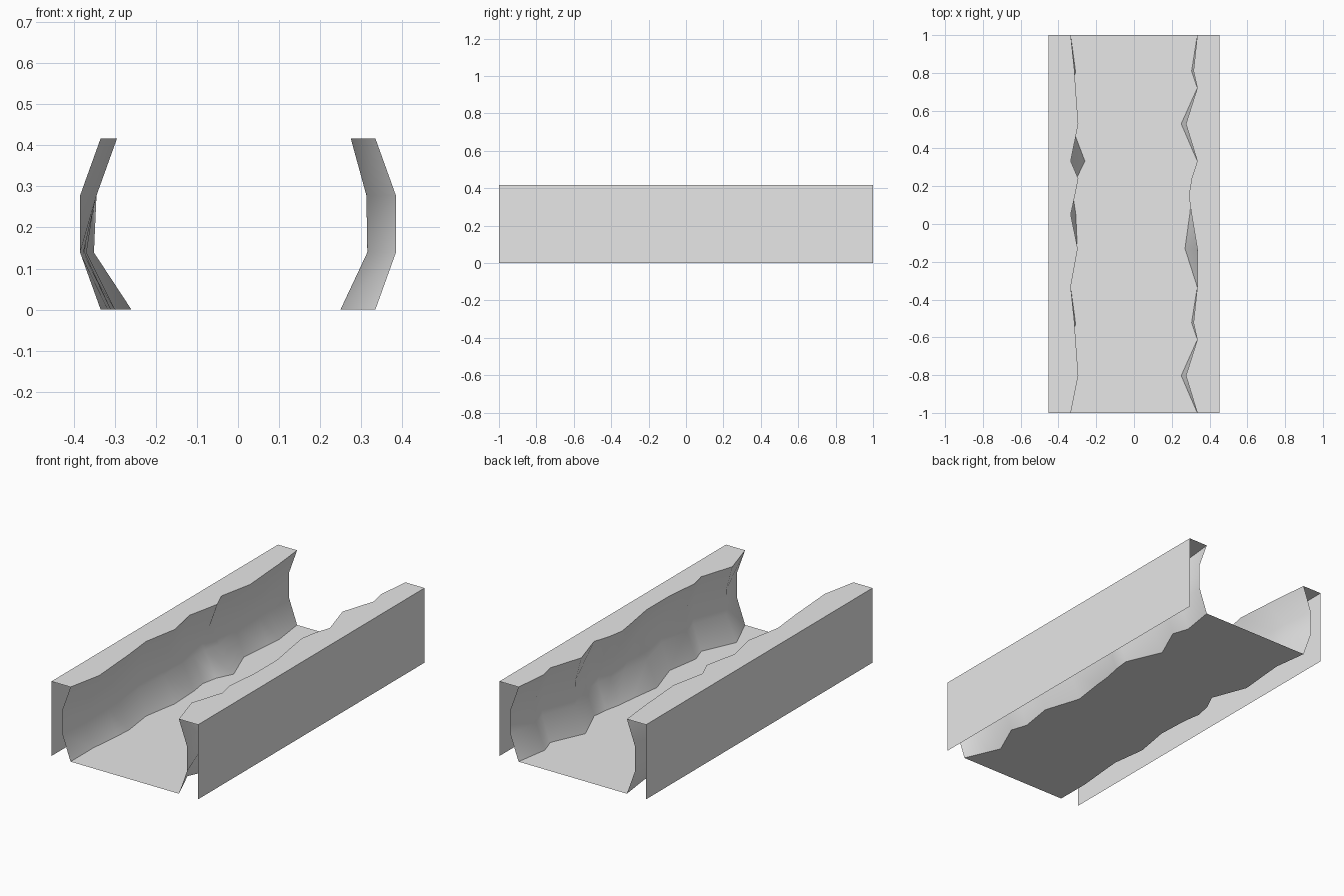
import bpy
import bmesh
from math import radians

if "Cube" in bpy.data.objects:
    bpy.data.objects.remove(bpy.data.objects["Cube"])

HEIGHT = 0.417
HALF_WIDTH = 0.453
EDGE = 0.335      # inner edge of floor and ledge before bulging
BELLY = 0.385     # widest part of the channel
TILE = 1.333      # the rock pattern repeats after two segments

stone = bpy.data.materials.new("plain grey")
stone.use_nodes = True
grey = (0.8, 0.8, 0.8, 1)
stone.diffuse_color = grey
stone.node_tree.nodes["Principled BSDF"].inputs["Base Color"].default_value = grey

# Inward bulges: y, right floor, right ledge, left floor, left ledge
segment = [
    (1.0, 0, 0, 0, 0),
    (0.81, 0.025, 0.02, 0.03, 0.02),
    (0.72, 0.018, 0.026, 0, 0),
    (0.53, 0, 0.04, 0.085, 0.06),
]
middle = [
    (0.333, 0.075, 0, 0, 0),
    (0.24, 0.03, 0.04, 0.01, 0.03),
    (0.15, 0.012, 0.022, 0.03, 0.045),
    (0.05, 0.027, 0, 0.04, 0.03),
    (-0.13, 0.035, 0.037, 0.065, 0),
]
repeat = [(row[0] - TILE, *row[1:]) for row in segment]
rows = segment + middle + repeat + [(-1.0, 0, 0, 0, 0)]


def sheet(name, lines):
    """Bridge neighbouring lines of points into one open surface."""
    bm = bmesh.new()
    grid = [[bm.verts.new(p) for p in line] for line in lines]
    for a, b in zip(grid, grid[1:]):
        for i in range(len(a) - 1):
            bm.faces.new((a[i], a[i + 1], b[i + 1], b[i]))
    bmesh.ops.recalc_face_normals(bm, faces=bm.faces[:])
    mesh = bpy.data.meshes.new(name)
    bm.to_mesh(mesh)
    bm.free()
    obj = bpy.data.objects.new(name, mesh)
    bpy.context.collection.objects.link(obj)
    mesh.materials.append(stone)
    return obj


def inner_profile(side):
    """Four lengthwise lines of the rock face, from floor to ledge."""
    col, low, high = (1, 0.45, 1.0) if side < 0 else (3, 0.82, 1.2)
    lines = [[], [], [], []]
    for row in rows:
        y, foot, lip = row[0], row[col], row[col + 1]
        xs = (EDGE - foot, BELLY - foot * low, BELLY - lip * high, EDGE - lip)
        for k, x in enumerate(xs):
            lines[k].append((side * x, y, HEIGHT * k / 3))
    return lines


floor_edges = []
for side, label in ((-1, "right"), (1, "left")):
    profile = inner_profile(side)
    floor_edges.append(profile[0])

    # Uneven rock face
    rock = sheet(label + "_rock_face", profile)
    bpy.ops.object.select_all(action="DESELECT")
    rock.select_set(True)
    bpy.context.view_layer.objects.active = rock
    bpy.ops.object.shade_smooth_by_angle(angle=radians(50))

    # Flat ledge on top
    rim = [(side * HALF_WIDTH, row[0], HEIGHT) for row in rows]
    sheet(label + "_ledge", [profile[3], rim])

    # Straight outer wall
    top = [(side * HALF_WIDTH, y, HEIGHT) for y in (1, -1)]
    base = [(x, y, 0) for x, y, z in top]
    sheet(label + "_outer_wall", [top, base])

# Floor between the rock faces
floor = sheet("floor", floor_edges)
for face in floor.data.polygons:
    if face.normal.z < 0:
        face.flip()
